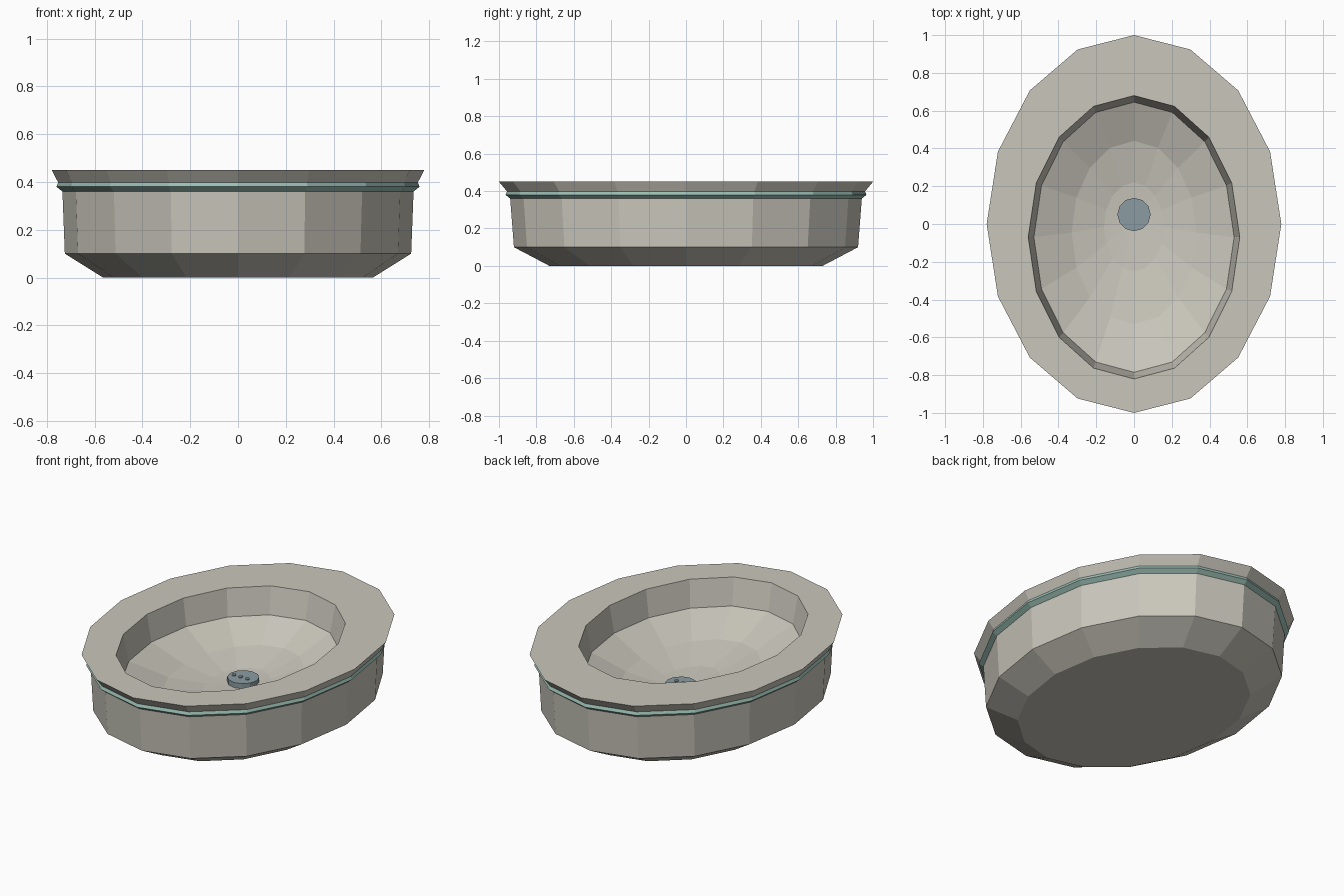
import bpy
import bmesh
from math import cos, sin, pi

SIDES = 16

cube = bpy.data.objects.get("Cube")
if cube:
    bpy.data.objects.remove(cube, do_unlink=True)


def material(name, rgb):
    mat = bpy.data.materials.new(name)
    mat.use_nodes = True
    mat.diffuse_color = (*rgb, 1)
    mat.node_tree.nodes["Principled BSDF"].inputs["Base Color"].default_value = (*rgb, 1)
    return mat


stone = material("warm_grey_stone", (0.59, 0.57, 0.50))
teal = material("pale_teal", (0.33, 0.52, 0.46))
slate = material("blue_grey_metal", (0.26, 0.33, 0.36))


def loft(name, mat, rings, sides=SIDES, cap_start=False, cap_end=False, centre_x=0):
    """Join elliptical rings, each given as (x radius, y radius, y centre, z)."""
    bm = bmesh.new()
    loops = []
    for rx, ry, cy, z in rings:
        angles = [2 * pi * i / sides for i in range(sides)]
        loops.append([bm.verts.new((centre_x + rx * cos(t), cy + ry * sin(t), z))
                      for t in angles])
    for low, high in zip(loops, loops[1:]):
        for i in range(sides):
            j = (i + 1) % sides
            bm.faces.new((low[i], low[j], high[j], high[i]))
    if cap_start:
        bm.faces.new(loops[0][::-1])
    if cap_end:
        bm.faces.new(loops[-1])
    mesh = bpy.data.meshes.new(name)
    bm.to_mesh(mesh)
    bm.free()
    mesh.materials.append(mat)
    obj = bpy.data.objects.new(name, mesh)
    bpy.context.collection.objects.link(obj)
    return obj


# Outer shell: flat base, chamfer and nearly upright wall
loft("basin_body", stone, [
    (0.565, 0.73, 0, 0),
    (0.725, 0.92, 0, 0.10),
    (0.735, 0.94, 0, 0.36),
], cap_start=True)

# Coloured band under the rim
loft("trim_band", teal, [
    (0.735, 0.94, 0, 0.36),
    (0.76, 0.965, 0, 0.38),
    (0.753, 0.957, 0, 0.398),
])

# Flared rim, flat deck and steep inner lip
loft("rim", stone, [
    (0.753, 0.957, 0, 0.398),
    (0.78, 1.0, 0, 0.45),
    (0.56, 0.75, -0.07, 0.45),
    (0.53, 0.715, -0.07, 0.29),
])

# Faceted bowl sinking towards the drain
loft("bowl", stone, [
    (0.53, 0.715, -0.07, 0.29),
    (0.33, 0.485, -0.045, 0.20),
    (0.16, 0.235, -0.015, 0.155),
    (0.02, 0.03, 0.03, 0.142),
], cap_end=True)

# Round drain cover with a row of low studs
loft("drain_cover", slate, [
    (0.088, 0.088, 0.05, 0.135),
    (0.088, 0.088, 0.05, 0.175),
], sides=12, cap_start=True, cap_end=True)

for i in range(3):
    loft(f"drain_stud_{i + 1}", slate, [
        (0.012, 0.012, 0.04, 0.175),
        (0.012, 0.012, 0.04, 0.181),
    ], sides=8, cap_end=True, centre_x=(i - 1) * 0.045 - 0.01)
